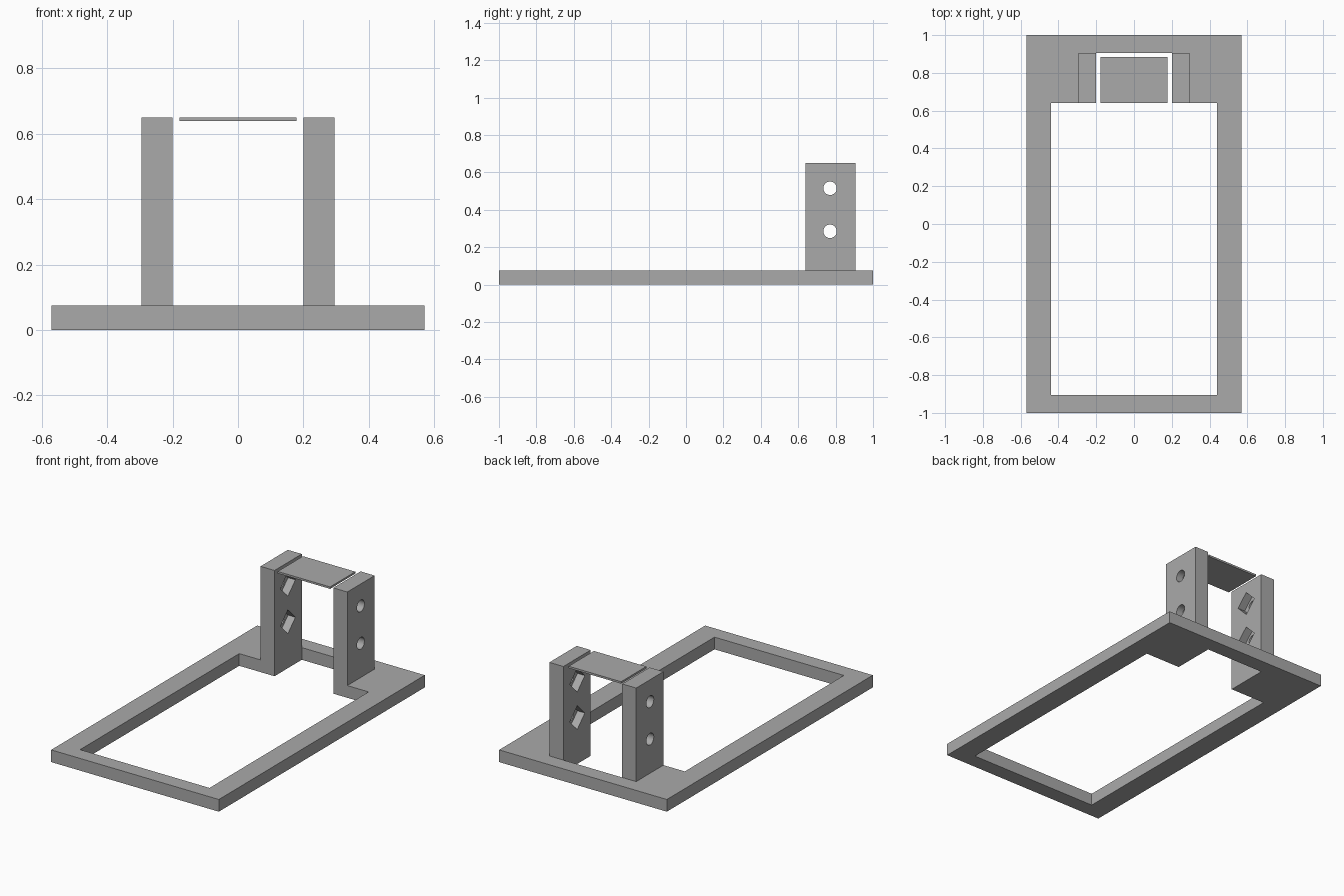
import bpy
import math

cube = bpy.data.objects.get("Cube")
if cube:
    bpy.data.objects.remove(cube, do_unlink=True)

GREY = (0.4, 0.4, 0.4, 1)
mat = bpy.data.materials.new("plain grey")
mat.use_nodes = True
mat.diffuse_color = GREY
mat.node_tree.nodes["Principled BSDF"].inputs["Base Color"].default_value = GREY


def box(name, x, y, z):
    """Box spanning the given (low, high) ranges."""
    spans = (x, y, z)
    bpy.ops.mesh.primitive_cube_add(size=1, location=[sum(s) / 2 for s in spans])
    ob = bpy.context.object
    ob.name = name
    ob.scale = [s[1] - s[0] for s in spans]
    bpy.ops.object.transform_apply(location=False, rotation=False, scale=True)
    ob.data.materials.append(mat)
    return ob


def rod(name, sides, radius, x, y, z):
    """Prism along x, with a corner pointing straight up."""
    bpy.ops.mesh.primitive_cylinder_add(
        vertices=sides, radius=radius, depth=x[1] - x[0],
        location=(sum(x) / 2, y, z), rotation=(0, math.pi / 2, 0))
    ob = bpy.context.object
    ob.name = name
    ob.data.materials.append(mat)
    return ob


def cut(target, cutter):
    mod = target.modifiers.new(cutter.name, "BOOLEAN")
    mod.operation = "DIFFERENCE"
    mod.solver = "EXACT"
    mod.object = cutter
    bpy.context.view_layer.objects.active = target
    bpy.ops.object.modifier_apply(modifier=mod.name)
    bpy.data.objects.remove(cutter, do_unlink=True)


BASE_TOP, TOP = 0.075, 0.65
FRONT, BACK = 0.64, 0.905
INNER, OUTER = 0.2, 0.295

# Base frame with its large opening and the slot between the posts
base = box("base_frame", (-0.57, 0.57), (-1, 1), (0, BASE_TOP))
cut(base, box("opening_cutter", (-0.44, 0.44), (-0.905, FRONT), (-0.1, 0.2)))
cut(base, box("slot_cutter", (-INNER, INNER), (FRONT - 0.1, BACK), (-0.1, 0.2)))

# Posts with round bolt holes and square nut pockets on the inner faces
for side, name in ((1, "left_post"), (-1, "right_post")):
    post = box(name, sorted((side * INNER, side * OUTER)), (FRONT, BACK), (BASE_TOP, TOP))
    for z in (0.285, 0.515):
        through = sorted((side * 0.15, side * 0.35))
        pocket = sorted((side * 0.15, side * 0.25))
        cut(post, rod("bolt_cutter", 32, 0.036, through, 0.77, z))
        cut(post, rod("nut_cutter", 4, 0.073, pocket, 0.77, z))
    bpy.ops.object.select_all(action="DESELECT")
    post.select_set(True)
    bpy.context.view_layer.objects.active = post
    bpy.ops.object.shade_smooth_by_angle(angle=math.radians(30))

# Thin plate hovering between the post tops
box("top_plate", (-0.178, 0.178), (FRONT, 0.885), (0.638, TOP))
